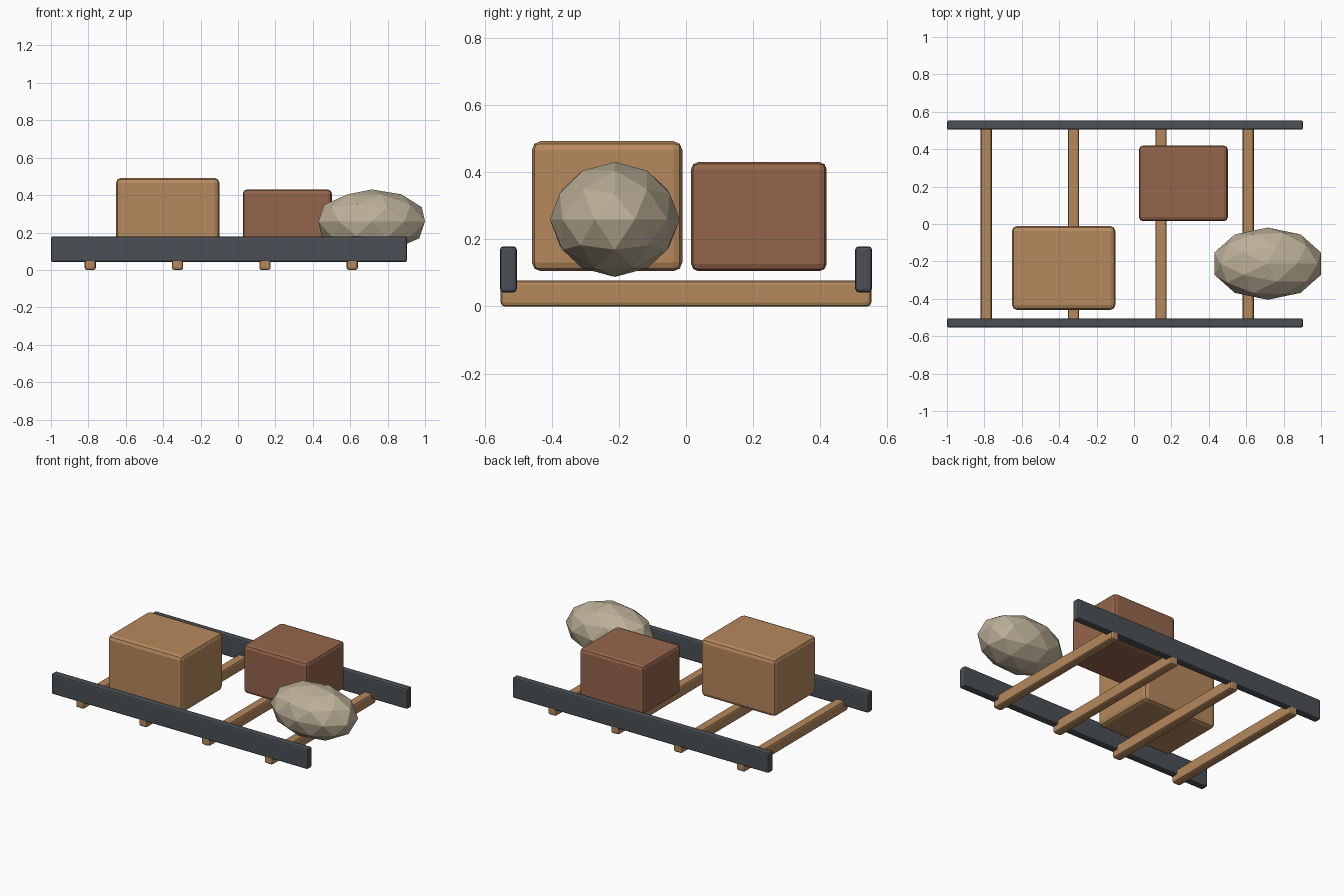
import bpy

if "Cube" in bpy.data.objects:
    bpy.data.objects.remove(bpy.data.objects["Cube"])


def material(name, rgb):
    m = bpy.data.materials.new(name)
    m.diffuse_color = (*rgb, 1)
    m.use_nodes = True
    m.node_tree.nodes["Principled BSDF"].inputs["Base Color"].default_value = m.diffuse_color
    return m


tan = material("tan_wood", (0.47, 0.25, 0.11))
brown = material("brown_wood", (0.30, 0.13, 0.07))
metal = material("dark_metal", (0.07, 0.08, 0.09))
stone = material("stone", (0.50, 0.43, 0.31))


def box(name, lo, hi, bevel, mat):
    """Bevelled box spanning two opposite corners."""
    bpy.ops.mesh.primitive_cube_add(
        size=1, location=[(a + b) / 2 for a, b in zip(lo, hi)])
    ob = bpy.context.object
    ob.name = name
    ob.scale = [b - a for a, b in zip(lo, hi)]
    bpy.ops.object.transform_apply(location=False, rotation=False, scale=True)
    mod = ob.modifiers.new("bevel", 'BEVEL')
    mod.width = bevel
    mod.segments = 2
    ob.data.materials.append(mat)
    return ob


# Long side rails
box("front_rail", (-1, -0.554, 0.042), (0.904, -0.504, 0.179), 0.01, metal)
box("back_rail", (-1, 0.504, 0.042), (0.904, 0.554, 0.179), 0.01, metal)

# Cross slats under the rails
for i in range(4):
    x = -0.79 + i * 0.467
    box(f"cross_slat_{i + 1}", (x - 0.03, -0.552, 0),
        (x + 0.03, 0.552, 0.077), 0.012, tan)

# Cargo crates
box("large_crate", (-0.652, -0.459, 0.105), (-0.1, -0.011, 0.492), 0.026, tan)
box("small_crate", (0.026, 0.015, 0.105), (0.502, 0.419, 0.43), 0.022, brown)

# Faceted rock
bpy.ops.mesh.primitive_ico_sphere_add(
    subdivisions=2, radius=1, location=(0.715, -0.212, 0.259))
rock = bpy.context.object
rock.name = "rock"
rock.scale = (0.2995, 0.193, 0.171)
rock.data.materials.append(stone)
